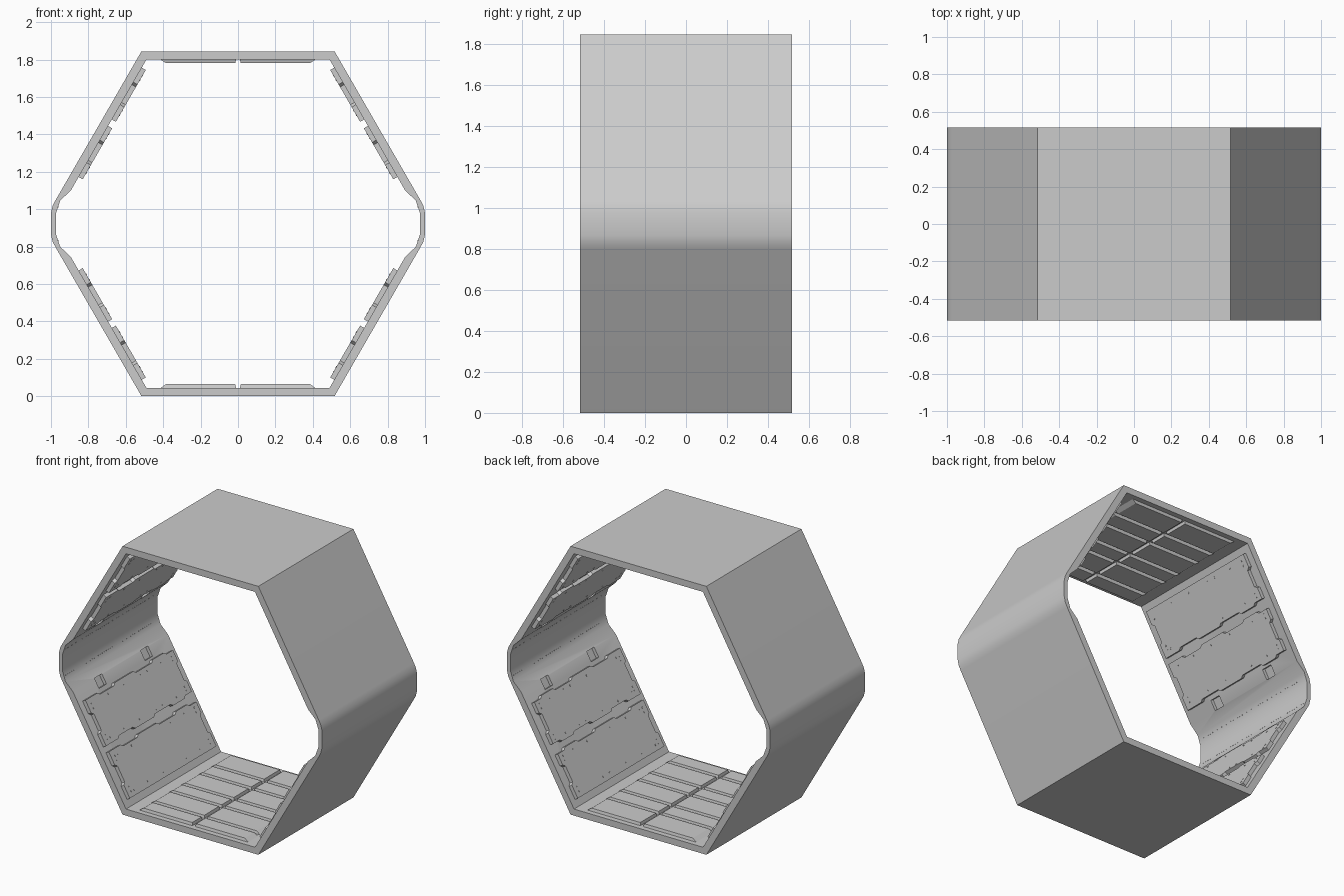
import bpy, bmesh, math
from mathutils import Vector

if "Cube" in bpy.data.objects:
    bpy.data.objects.remove(bpy.data.objects["Cube"])

MID = 0.922          # half height: everything is mirrored about this level
HALF = 0.516         # half depth
U = Vector((0.5, 0, math.sqrt(3) / 2))      # up along the lower right wall
N = Vector((-math.sqrt(3) / 2, 0, 0.5))     # inward normal of that wall
WALL = Vector((HALF, 0, 0)) + N * 0.045 - Vector((0, 0, MID))


def on_wall(y, s, h):
    return WALL + U * s + N * h + Vector((0, y, 0))


def make(name, bm, mirror=True):
    bmesh.ops.recalc_face_normals(bm, faces=bm.faces)
    me = bpy.data.meshes.new(name)
    bm.to_mesh(me)
    bm.free()
    ob = bpy.data.objects.new(name, me)
    ob.location.z = MID
    bpy.context.collection.objects.link(ob)
    if mirror:
        m = ob.modifiers.new("mirror", 'MIRROR')
        m.use_axis = (True, False, True)
        m.use_mirror_merge = False
    return ob


def prism(bm, low, high):
    a = [bm.verts.new(p) for p in low]
    b = [bm.verts.new(p) for p in high]
    bm.faces.new(a)
    bm.faces.new(b)
    for i in range(len(a)):
        j = (i + 1) % len(a)
        bm.faces.new((a[i], a[j], b[j], b[i]))


def full_loop(quarter):
    right = quarter + [(x, 2 * MID - z) for x, z in reversed(quarter)]
    return right + [(-x, z) for x, z in reversed(right)]


# hexagonal shell: outer and inner profile swept along y
outer = full_loop([(HALF, 0), (0.976, 0.797), (0.991, 0.826), (1, 0.865)])
inner = full_loop([(0.49, 0.045), (0.893, 0.743), (0.95, 0.798), (0.973, 0.865)])
bm = bmesh.new()
rings = [[bm.verts.new((x, y, z - MID)) for x, z in prof]
         for prof, y in ((outer, -HALF), (outer, HALF), (inner, HALF), (inner, -HALF))]
n = len(outer)
for k in range(4):
    r, q = rings[k], rings[(k + 1) % 4]
    for i in range(n):
        j = (i + 1) % n
        bm.faces.new((r[i], r[j], q[j], q[i]))
shell = make("tunnel_shell", bm, False)

# notches in the ledge next to each side gutter
bm = bmesh.new()
for yc in (-0.24, 0.26):
    ring = [(yc - 0.04, 0.765), (yc + 0.04, 0.765), (yc + 0.04, 0.835), (yc - 0.04, 0.835)]
    prism(bm, [on_wall(y, s, -0.022) for y, s in ring], [on_wall(y, s, 0.03) for y, s in ring])
cutter = make("notch_cutter", bm)
cutter.hide_render = True
cutter.hide_viewport = True
cut = shell.modifiers.new("notches", 'BOOLEAN')
cut.object = cutter
cut.solver = 'EXACT'
bpy.context.view_layer.objects.active = shell
shell.select_set(True)
bpy.ops.object.shade_smooth_by_angle(angle=math.radians(32))


# wall plates with stepped edges
def wall_plate(name, s0, s1, flip):
    steps = [(-0.47, 0), (-0.34, 0), (-0.32, 1), (-0.17, 1), (-0.15, 0), (0.05, 0),
             (0.07, 1), (0.24, 1), (0.26, 0), (0.38, 0), (0.40, 1), (0.47, 1)]
    sm = (s0 + s1) / 2
    bottom = [(y, s0 + 0.015 * k * flip) for y, k in steps]
    top = [(y, s1 - 0.015 * k) for y, k in reversed(steps)]
    right = [(0.47, sm - 0.07), (0.45, sm - 0.055), (0.45, sm + 0.055), (0.47, sm + 0.07)]
    left = [(-y, s) for y, s in reversed(right)]
    ring = bottom + right + top + left
    bm = bmesh.new()
    prism(bm, [on_wall(y, s, -0.004) for y, s in ring], [on_wall(y, s, 0.025) for y, s in ring])
    make(name, bm)


wall_plate("lower_wall_plate", 0.075, 0.395, 0)
wall_plate("upper_wall_plate", 0.435, 0.75, 1)


# small bolts on the wall plates
def bolt(bm, c, normal, r, h):
    t = Vector((0, 1, 0))
    w = normal.cross(t)
    ring = [c + (t * math.cos(a) + w * math.sin(a)) * r
            for a in (math.tau * i / 6 for i in range(6))]
    prism(bm, [p - normal * 0.002 for p in ring], [p + normal * h for p in ring])


bm = bmesh.new()
for s0, s1 in ((0.075, 0.395), (0.435, 0.75)):
    for y in (-0.43, -0.40, -0.25, -0.08, 0.10, 0.17, 0.32, 0.43):
        for s in (s0 + 0.035, s1 - 0.04):
            bolt(bm, on_wall(y, s, 0.025), N, 0.006, 0.002)
    for y in (-0.43, 0.43):
        bolt(bm, on_wall(y, s0 + 0.065, 0.025), N, 0.006, 0.002)
        bolt(bm, on_wall(y, s1 - 0.07, 0.025), N, 0.006, 0.002)
make("wall_bolts", bm)

# rivet row along the side gutters
bm = bmesh.new()
for i in range(46):
    c = Vector((0.9615, -0.495 + i * 0.022, 0.8315 - MID))
    bolt(bm, c, Vector((-0.946, 0, 0.325)), 0.003, 0.0015)
make("gutter_rivets", bm)

# floor and ceiling slats, tapered at the outer ends
bm = bmesh.new()
gap, z0, z1 = 0.009, 0.04 - MID, 0.064 - MID
edges = [-0.49, -0.36, -0.17, -0.04, 0.15, 0.29, 0.49]
for a, b in zip(edges, edges[1:]):
    ya, yb = a + gap, b - gap
    low = [(gap, ya, z0), (0.42, ya, z0), (0.42, yb, z0), (gap, yb, z0)]
    e = 0.006
    high = [(gap + e, ya + e, z1), (0.385, ya + e, z1), (0.385, yb - e, z1), (gap + e, yb - e, z1)]
    prism(bm, low, high)
make("floor_and_ceiling_slats", bm)
